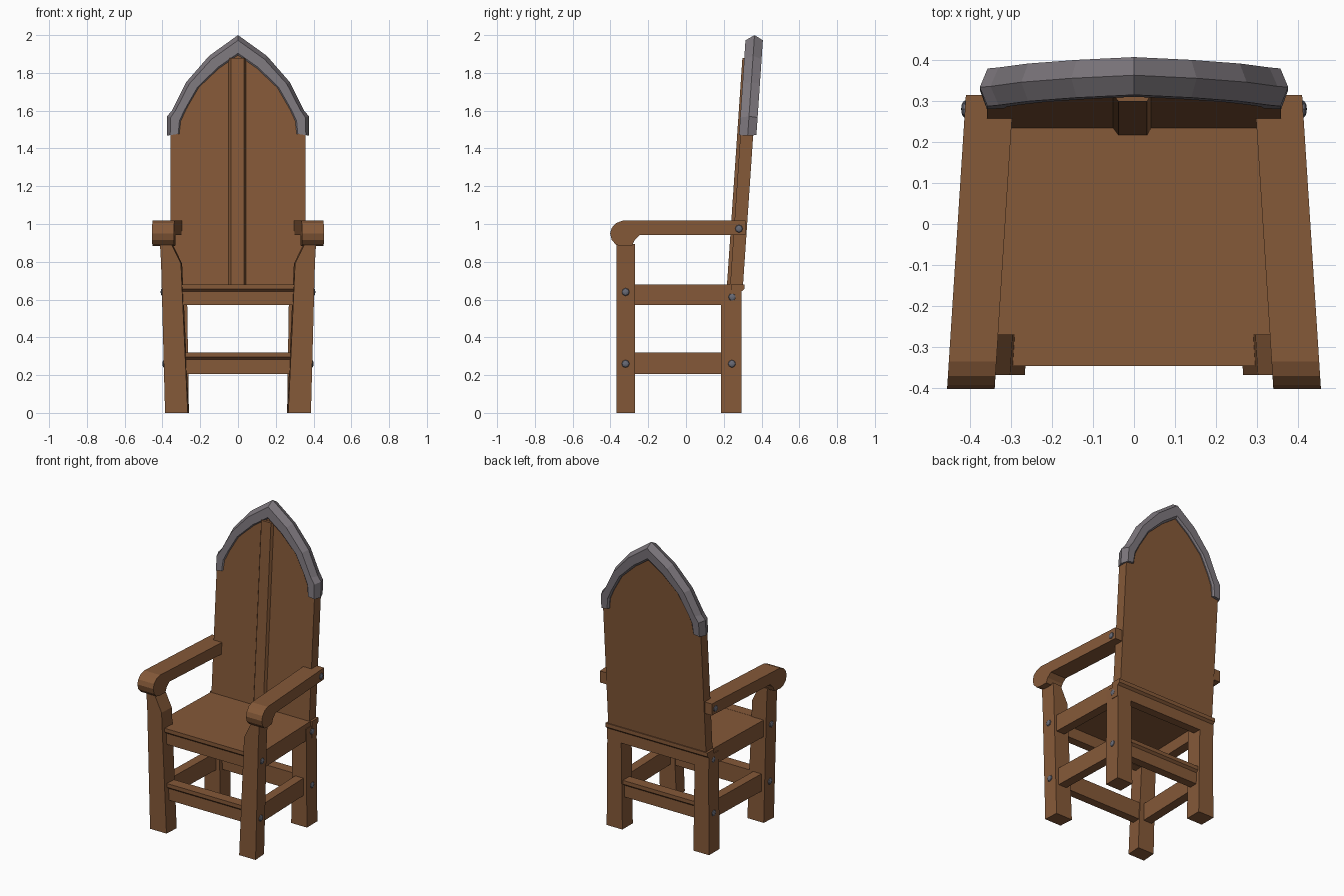
import bpy, bmesh
from mathutils import Matrix

if "Cube" in bpy.data.objects:
    bpy.data.objects.remove(bpy.data.objects["Cube"])


def material(name, rgb):
    m = bpy.data.materials.new(name)
    m.diffuse_color = (*rgb, 1)
    m.use_nodes = True
    m.node_tree.nodes["Principled BSDF"].inputs["Base Color"].default_value = m.diffuse_color
    return m


WOOD = material("brown wood", (0.235, 0.1, 0.04))
METAL = material("grey metal", (0.205, 0.185, 0.205))
STEEL = material("bolt steel", (0.14, 0.145, 0.18))


def finish(name, bm, mat, mirror):
    bmesh.ops.recalc_face_normals(bm, faces=bm.faces)
    me = bpy.data.meshes.new(name)
    bm.to_mesh(me)
    bm.free()
    me.materials.append(mat)
    ob = bpy.data.objects.new(name, me)
    bpy.context.collection.objects.link(ob)
    if mirror:
        ob.modifiers.new("mirror", 'MIRROR')
    return ob


def loft(name, rings, mat=WOOD, mirror=False):
    """Skin a row of equal-sized rings and cap both ends."""
    bm = bmesh.new()
    vs = [[bm.verts.new(p) for p in r] for r in rings]
    n = len(vs[0])
    for a, b in zip(vs, vs[1:]):
        for i in range(n):
            j = (i + 1) % n
            bm.faces.new((a[i], a[j], b[j], b[i]))
    bm.faces.new(vs[0])
    bm.faces.new(vs[-1])
    return finish(name, bm, mat, mirror)


def leg_ring(z, x0, x1, y0, y1, skew=0.0):
    ym = (y0 + y1) / 2
    return [(x - skew * (y - ym), y, z)
            for x, y in ((x0, y0), (x1, y0), (x1, y1), (x0, y1))]


def side_prism(name, profile, xin, xout, skew):
    """Extrude a y-z profile sideways, splaying outward to the front."""
    loft(name, [[(x - skew * y, y, z) for y, z in profile] for x in (xin, xout)],
         mirror=True)


def lean(z):
    return 0.267 + 0.068 * (z - 0.68)


# Legs
loft("front_leg", [leg_ring(z, a, b, -0.368, -0.27, 0.064) for z, a, b in
                   ((0, 0.263, 0.383), (0.79, 0.299, 0.404), (0.895, 0.35, 0.41))],
     mirror=True)
loft("back_leg", [leg_ring(z, a, b, 0.185, 0.294) for z, a, b in
                  ((0, 0.26, 0.375), (0.65, 0.27, 0.37))], mirror=True)

# Armrests with a rounded hand scroll
arm = [(0.315, 1.018), (-0.335, 1.018), (-0.37, 1.005), (-0.393, 0.98), (-0.402, 0.95),
       (-0.393, 0.915), (-0.37, 0.89), (-0.34, 0.883), (-0.285, 0.885), (-0.272, 0.915),
       (-0.245, 0.942), (0.315, 0.942)]
side_prism("armrest", arm, 0.314, 0.43, 0.064)

# Seat and side rails
loft("seat", [[(-0.345, -0.33, z), (0.345, -0.33, z), (0.345, 0.28, z), (-0.345, 0.28, z)]
              for z in (0.645, 0.68)])
for name, z0, z1, xo in (("seat_side_rail", 0.57, 0.68, 0.371),
                         ("side_stretcher", 0.205, 0.32, 0.355)):
    side_prism(name, [(-0.3, z0), (-0.3, z1), (0.29, z1), (0.29, z0)],
               xo - 0.06, xo, 0.03)


# Front and back rails with an overhanging lip
def lipped_rail(name, y, s, z0, z1, hw):
    prof = [(0, z1), (0, z1 - 0.025), (0.015, z1 - 0.038), (0.015, z0), (0.07, z0), (0.07, z1)]
    loft(name, [[(x, y + s * d, z) for d, z in prof] for x in (-hw, hw)])


lipped_rail("front_seat_rail", -0.346, 1, 0.57, 0.681, 0.305)
lipped_rail("back_seat_rail", 0.309, -1, 0.57, 0.681, 0.374)
lipped_rail("front_stretcher", -0.346, 1, 0.205, 0.32, 0.3)
lipped_rail("back_stretcher", 0.282, -1, 0.205, 0.32, 0.3)

# Metal arch trim: pairs of outer and inner outline points
outer = [(0.376, 1.468), (0.376, 1.57), (0.35, 1.6), (0.275, 1.75), (0.153, 1.89), (0, 2.0)]
inner = [(0.308, 1.478), (0.3, 1.545), (0.27, 1.61), (0.206, 1.72), (0.1, 1.82), (0, 1.89)]
pairs = list(zip(outer, inner))
pairs += [((-o[0], o[1]), (-i[0], i[1])) for o, i in reversed(pairs[:-1])]
section = [(0, 0), (0.25, -0.046), (0.87, -0.046), (1, -0.036),
           (1, 0.036), (0.87, 0.046), (0.25, 0.046)]
rings = []
for o, i in pairs:
    ring = []
    for t, d in section:
        x, z = o[0] + t * (i[0] - o[0]), o[1] + t * (i[1] - o[1])
        ring.append((x, lean(z) + d + 0.006, z))
    rings.append(ring)
loft("arch_trim", rings, METAL)

# Leaning back panel, tucked under the trim
half = [(0.358, 0.66), (0.358, 1.5)] + [((o[0] + i[0]) / 2, (o[1] + i[1]) / 2)
                                        for o, i in pairs[2:6]]
outline = half + [(-x, z) for x, z in reversed(half[:-1])]
loft("back_panel", [[(x, lean(z) + d, z) for x, z in outline] for d in (-0.033, 0.035)])

# Centre batten on the back panel
loft("centre_batten", [[(x, lean(z) + d, z) for x, d in
                        ((-0.053, -0.03), (-0.038, -0.05), (0.032, -0.05), (0.043, -0.03))]
                       for z in (0.67, 1.88)])

# Bolt heads
bm = bmesh.new()
for x, y, z in ((0.4, -0.32, 0.64), (0.391, -0.32, 0.26), (0.37, 0.245, 0.613),
                (0.372, 0.243, 0.26), (0.412, 0.28, 0.975)):
    m = (Matrix.Translation((x, y, z)) @ Matrix.Diagonal((0.45, 1, 1, 1))
         @ Matrix.Rotation(1.5708, 4, 'Y'))
    bmesh.ops.create_uvsphere(bm, u_segments=8, v_segments=6, radius=0.021, matrix=m)
finish("bolt_heads", bm, STEEL, True)
